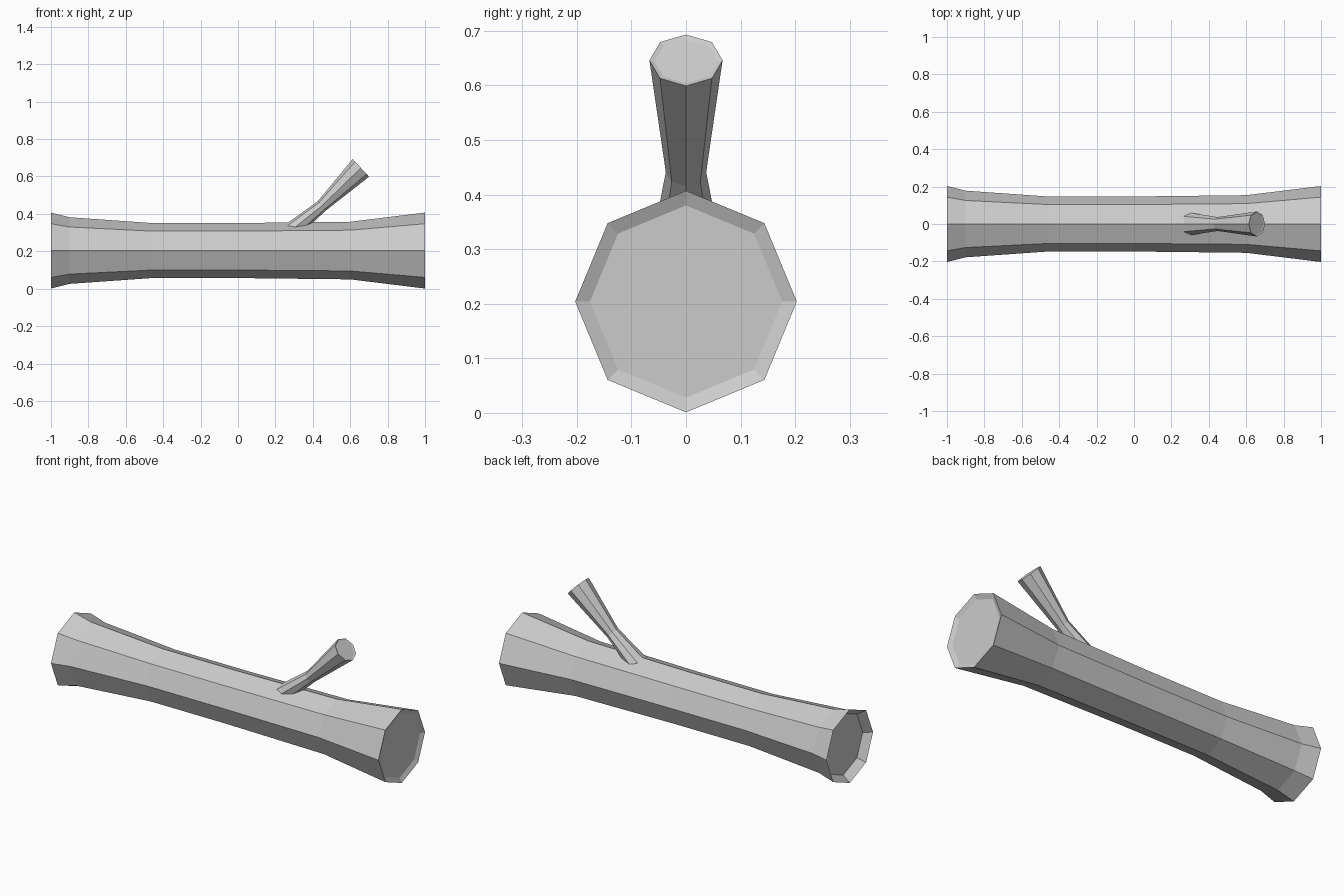
import bpy, bmesh
from math import sin, cos, tau
from mathutils import Vector

if "Cube" in bpy.data.objects:
    bpy.data.objects.remove(bpy.data.objects["Cube"])


def loft(name, rings, sides=8):
    """Skin rings given as (centre, half vector in the XZ plane, half width in Y)."""
    bm = bmesh.new()
    loops = []
    for c, up, w in rings:
        loops.append([bm.verts.new(Vector(c) + Vector(up) * cos(tau * i / sides)
                                   + Vector((0, w, 0)) * sin(tau * i / sides))
                      for i in range(sides)])
    for a, b in zip(loops, loops[1:]):
        for i in range(sides):
            j = (i + 1) % sides
            bm.faces.new((a[i], a[j], b[j], b[i]))
    bm.faces.new(loops[0][::-1])
    bm.faces.new(loops[-1])
    bmesh.ops.recalc_face_normals(bm, faces=bm.faces)
    me = bpy.data.meshes.new(name)
    bm.to_mesh(me)
    bm.free()
    ob = bpy.data.objects.new(name, me)
    bpy.context.collection.objects.link(ob)
    return ob


# Log trunk: flared octagonal body with recessed cut ends
profile = [(-0.96, 0.17), (-1, 0.203), (-0.9, 0.178), (-0.46, 0.147), (0, 0.147),
           (0.6, 0.154), (1, 0.203), (0.988, 0.176)]
loft("log_trunk", [((x, 0, 0.204), (0, 0, r), r) for x, r in profile])

# Branch stub: wide foot, narrow neck, flared tip with a slightly sunken cut
loft("branch_stub", [
    ((0.305, 0, 0.329), (-0.066, 0, 0.004), 0.059),
    ((0.446, 0, 0.441), (-0.020, 0, 0.026), 0.037),
    ((0.657, 0, 0.646), (-0.044, 0, 0.047), 0.067),
    ((0.655, 0, 0.644), (-0.038, 0, 0.040), 0.058),
])
